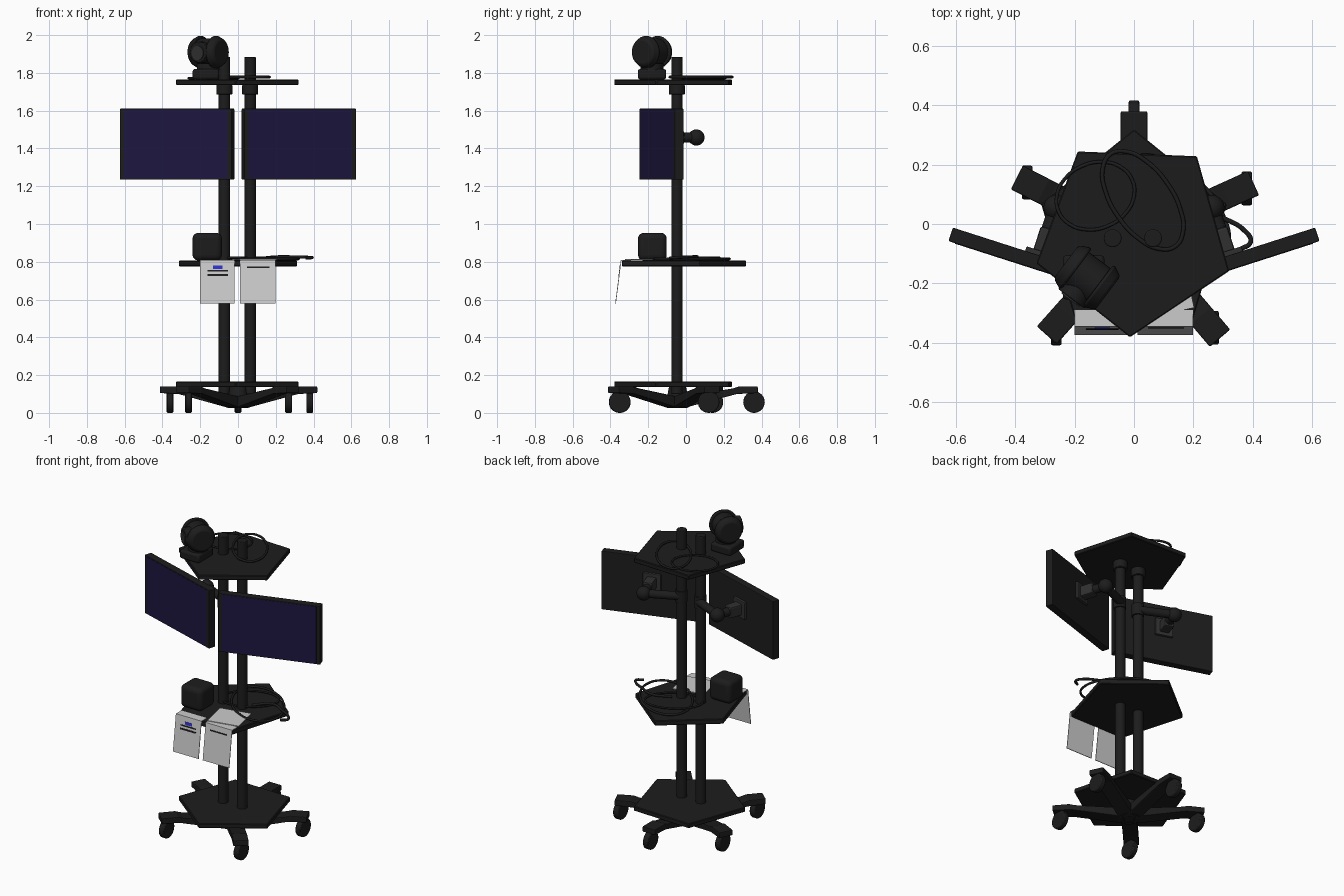
import bpy, bmesh
from math import radians, pi, sin, cos, atan2
from mathutils import Vector, Matrix

if "Cube" in bpy.data.objects:
    bpy.data.objects.remove(bpy.data.objects["Cube"])


def material(name, rgb):
    m = bpy.data.materials.new(name)
    m.diffuse_color = (*rgb, 1)
    m.use_nodes = True
    m.node_tree.nodes["Principled BSDF"].inputs["Base Color"].default_value = m.diffuse_color
    return m


BLACK = material("black", (0.012, 0.012, 0.012))
DARK = material("dark_grey", (0.03, 0.03, 0.03))
BLUE = material("screen_blue", (0.012, 0.008, 0.05))
PAPER = material("paper", (0.6, 0.6, 0.6))
INK = material("ink_blue", (0.03, 0.03, 0.6))


def finish(name, bm, mat, bevel=0, segs=2, smooth=False, matrix=None):
    if matrix:
        bm.transform(matrix)
    bmesh.ops.recalc_face_normals(bm, faces=bm.faces)
    me = bpy.data.meshes.new(name)
    bm.to_mesh(me)
    bm.free()
    ob = bpy.data.objects.new(name, me)
    bpy.context.collection.objects.link(ob)
    me.materials.append(mat)
    if bevel:
        b = ob.modifiers.new("bevel", 'BEVEL')
        b.width, b.segments = bevel, segs
    if smooth:
        bpy.ops.object.select_all(action='DESELECT')
        ob.select_set(True)
        bpy.context.view_layer.objects.active = ob
        bpy.ops.object.shade_smooth_by_angle(angle=radians(35))
    return ob


def box(name, loc, size, mat=BLACK, rot=0, tilt=0, **kw):
    bm = bmesh.new()
    bmesh.ops.create_cube(bm, size=1)
    m = (Matrix.Translation(loc) @ Matrix.Rotation(rot, 4, 'Z') @ Matrix.Rotation(tilt, 4, 'X')
         @ Matrix.Diagonal((*size, 1)))
    return finish(name, bm, mat, matrix=m, **kw)


def cyl(name, a, b, r, r2=None, mat=BLACK, bevel=0, n=32):
    a, b = Vector(a), Vector(b)
    d = b - a
    bm = bmesh.new()
    bmesh.ops.create_cone(bm, cap_ends=True, segments=n, radius1=r,
                          radius2=r if r2 is None else r2, depth=d.length)
    m = Matrix.Translation((a + b) / 2) @ d.to_track_quat('Z', 'Y').to_matrix().to_4x4()
    return finish(name, bm, mat, matrix=m, bevel=bevel, smooth=True)


def ball(name, loc, r, mat=BLACK):
    bm = bmesh.new()
    bmesh.ops.create_uvsphere(bm, u_segments=24, v_segments=16, radius=r)
    return finish(name, bm, mat, smooth=True, matrix=Matrix.Translation(loc))


def extrude(name, pts, vec, mat=BLACK, matrix=None, **kw):
    bm = bmesh.new()
    f = bm.faces.new([bm.verts.new(p) for p in pts])
    ext = bmesh.ops.extrude_face_region(bm, geom=[f])
    bmesh.ops.translate(bm, vec=vec,
                        verts=[v for v in ext['geom'] if isinstance(v, bmesh.types.BMVert)])
    return finish(name, bm, mat, matrix=matrix, **kw)


def cable(name, pts, r=0.006, cyclic=False):
    cu = bpy.data.curves.new(name, 'CURVE')
    cu.dimensions = '3D'
    cu.bevel_depth, cu.bevel_resolution = r, 2
    cu.use_fill_caps = True
    sp = cu.splines.new('BEZIER')
    sp.bezier_points.add(len(pts) - 1)
    for bp, p in zip(sp.bezier_points, pts):
        bp.co = p
        bp.handle_left_type = bp.handle_right_type = 'AUTO'
    sp.use_cyclic_u = cyclic
    ob = bpy.data.objects.new(name, cu)
    bpy.context.collection.objects.link(ob)
    cu.materials.append(BLACK)


def loop(name, cx, cy, z, a, b, turn, r=0.006):
    pts = []
    for i in range(12):
        t = 2 * pi * i / 12
        u, v = a * cos(t), b * sin(t)
        pts.append((cx + u * cos(turn) - v * sin(turn), cy + u * sin(turn) + v * cos(turn), z))
    cable(name, pts, r, True)


# pentagon shelves: point forward at top and bottom, point backward in the middle
def shelf(name, z0, z1, rx, ry, start, cy, cx=0):
    pts = [(cx + rx * cos(start + 2 * pi * i / 5), cy + ry * sin(start + 2 * pi * i / 5), z0)
           for i in range(5)]
    extrude(name, pts, (0, 0, z1 - z0), bevel=0.004, segs=1)


shelf("bottom_shelf", 0.137, 0.166, 0.342, 0.342, radians(-92.3), -0.04)
shelf("top_shelf", 1.735, 1.765, 0.342, 0.342, radians(-92.3), -0.04)
shelf("middle_shelf", 0.775, 0.807, 0.329, 0.364, radians(90), -0.045)

# twin poles
for side, x in (("left", -0.072), ("right", 0.064)):
    cyl(side + "_pole", (x, -0.048, 0.1), (x, -0.048, 1.885), 0.03, bevel=0.004)
    cyl(side + "_pole_collar", (x, -0.048, 1.685), (x, -0.048, 1.737), 0.042, bevel=0.004)

# five-legged base with casters
HUB = Vector((0, -0.045, 0))
cyl("base_hub", (0, -0.045, 0.03), (0, -0.045, 0.14), 0.065, 0.045)
legs = [((0, 0.38), (0, 0.36)), ((-0.395, 0.157), (-0.36, 0.14)), ((0.403, 0.138), (0.38, 0.12)),
        ((-0.294, -0.375), (-0.262, -0.352)), ((0.29, -0.385), (0.268, -0.35))]
for i, (end, wheel) in enumerate(legs):
    d = Vector((*end, 0)) - HUB
    L = d.length
    prof = [(L, 0.105), (L, 0.14), (L - 0.1, 0.14), (L - 0.13, 0.13), (0.03, 0.085),
            (0.03, 0.025), (L - 0.11, 0.1)]
    m = Matrix.Translation(HUB) @ Matrix.Rotation(atan2(d.y, d.x), 4, 'Z')
    extrude(f"base_leg_{i}", [(p, -0.045, z) for p, z in prof], (0, 0.09, 0), matrix=m,
            bevel=0.005)
    wx, wy = wheel
    cyl(f"caster_wheel_{i}", (wx - 0.018, wy, 0.057), (wx + 0.018, wy, 0.057), 0.057, bevel=0.006)
    cyl(f"caster_stem_{i}", (wx, wy, 0.06), (wx, wy, 0.12), 0.016)

# two monitors, angled outward, each on a jointed arm
for side, s in (("left", -1), ("right", 1)):
    rot = s * radians(17.8)
    mid = Vector((s * 0.322, -0.13, 1.423))
    n = Vector((-s * sin(radians(17.8)), cos(rot), 0))
    box(side + "_monitor", mid, (0.622, 0.048, 0.376), rot=rot, bevel=0.004)
    box(side + "_screen", mid - n * 0.0235, (0.575, 0.004, 0.366), BLUE, rot=rot)
    box(side + "_mount_plate", mid + n * 0.03 + Vector((0, 0, 0.035)), (0.11, 0.02, 0.11),
        DARK, rot=rot, bevel=0.004)
    box(side + "_mount_block", mid + n * 0.075 + Vector((0, 0, 0.035)), (0.06, 0.09, 0.07),
        DARK, rot=rot, bevel=0.008)
    joint = (s * 0.262, 0.055, 1.458)
    ball(side + "_arm_joint", joint, 0.043)
    cyl(side + "_arm_bar", (s * 0.068, -0.035, 1.458), joint, 0.025)
    cyl(side + "_arm_link", mid + n * 0.1 + Vector((0, 0, 0.035)), joint, 0.026)
    cyl(side + "_arm_clamp", (s * 0.068, -0.048, 1.42), (s * 0.068, -0.048, 1.495), 0.036)

# swivel camera on the top shelf
c = Vector((-0.158, -0.18, 1.91))
look = Vector((-0.6, -0.8, 0.0)).normalized()
axis = Vector((0.8, -0.6, 0.0))
box("camera_base", (-0.17, -0.18, 1.793), (0.14, 0.15, 0.056), bevel=0.012, smooth=True)
cyl("camera_neck", (c.x, c.y, 1.815), (c.x, c.y, 1.85), 0.06)
cyl("camera_head", c - axis * 0.05, c + axis * 0.05, 0.072, bevel=0.008)
for i, s in enumerate((-1, 1)):
    cyl(f"camera_side_{i}", c + axis * s * 0.045, c + axis * s * 0.088, 0.09, 0.07, bevel=0.01)
cyl("camera_barrel", c, c + look * 0.09, 0.055, bevel=0.005)
cyl("camera_lens", c + look * 0.085 - Vector((0, 0, 0.005)),
    c + look * 0.095 - Vector((0, 0, 0.005)), 0.038, mat=DARK)

# rounded speaker on the middle shelf
box("speaker", (-0.163, -0.178, 0.88), (0.155, 0.152, 0.146), bevel=0.03, segs=5, smooth=True)

# cables coiled on the shelves
loop("top_cable_small", -0.13, 0.095, 1.772, 0.135, 0.11, 0.4)
loop("top_cable_large", 0.03, 0.08, 1.778, 0.19, 0.1, radians(-55), 0.007)
loop("middle_cable_a", 0.12, 0.03, 0.815, 0.24, 0.15, radians(-45), 0.007)
loop("middle_cable_b", 0.05, 0.05, 0.822, 0.17, 0.11, 0.5)
cable("middle_cable_end", [(0.1, 0.0, 0.815), (0.2, 0.06, 0.826), (0.3, 0.02, 0.826),
                           (0.37, -0.02, 0.824), (0.393, -0.06, 0.822), (0.36, -0.085, 0.82)], 0.008)

# sheets hanging over the front edge, with printed bars, and one lying on the shelf
for side, x, w in (("left", -0.11, 0.182), ("right", 0.105, 0.188)):
    extrude(side + "_hanging_sheet",
            [(x - w / 2, -0.29, 0.81), (x - w / 2, -0.345, 0.81), (x - w / 2, -0.375, 0.578),
             (x - w / 2, -0.371, 0.578), (x - w / 2, -0.342, 0.807), (x - w / 2, -0.29, 0.807)],
            (w, 0, 0), PAPER)
for i, (x, z, w, h, m) in enumerate([(-0.107, 0.77, 0.05, 0.018, INK), (-0.107, 0.752, 0.11, 0.008, BLACK),
                                     (-0.107, 0.73, 0.11, 0.01, BLACK), (0.108, 0.772, 0.12, 0.008, BLACK)]):
    box(f"printed_bar_{i}", (x, -0.345 - (0.81 - z) * 0.129 - 0.001, z), (w, 0.002, h), m,
        tilt=radians(-7.4))
box("flat_sheet", (0.085, -0.21, 0.812), (0.2, 0.19, 0.004), PAPER, rot=radians(12))
